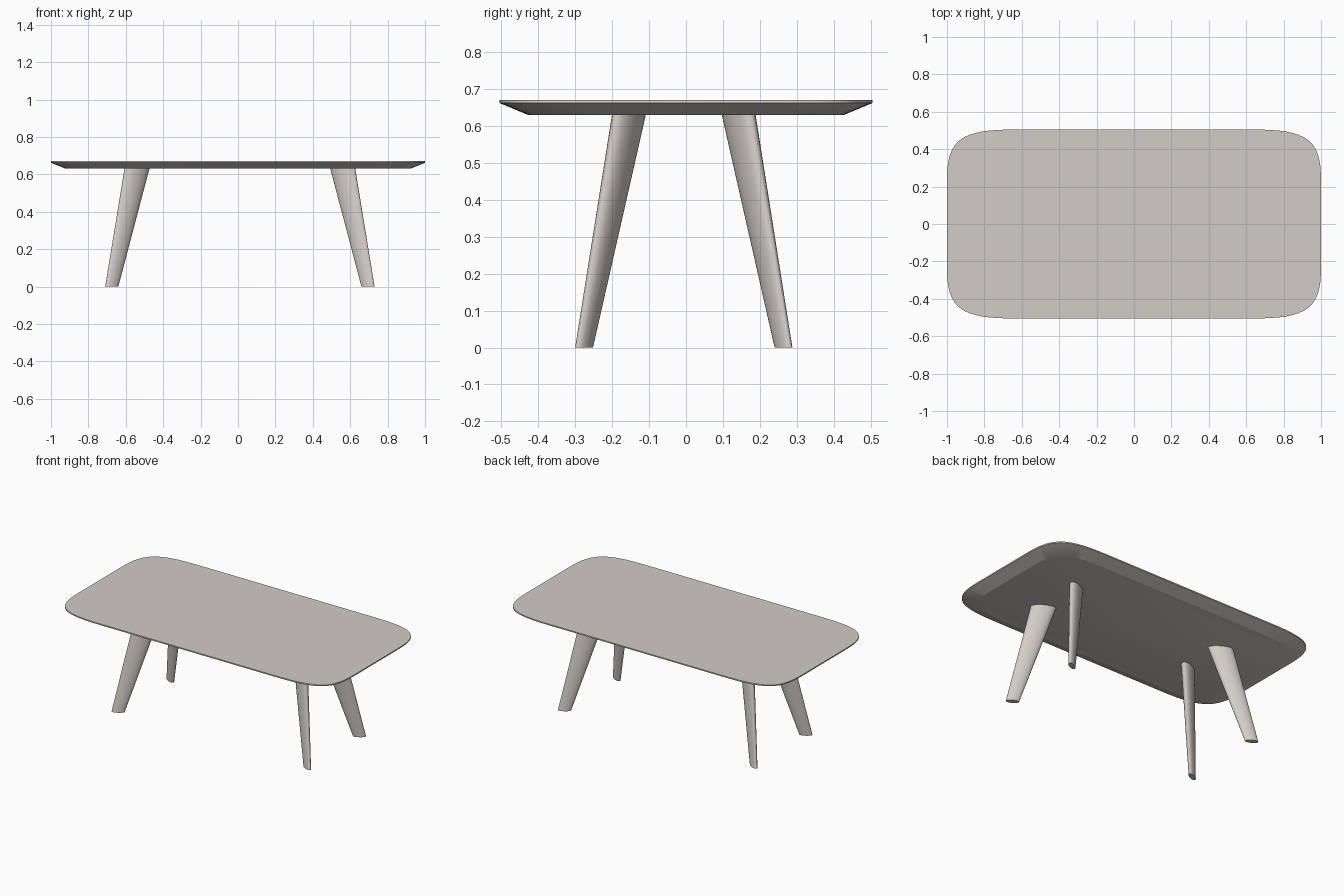
import bpy, bmesh, math
from mathutils import Vector

if "Cube" in bpy.data.objects:
    bpy.data.objects.remove(bpy.data.objects["Cube"])

mat = bpy.data.materials.new("warm light grey")
mat.diffuse_color = (0.64, 0.605, 0.565, 1.0)
mat.use_nodes = True
mat.node_tree.nodes["Principled BSDF"].inputs["Base Color"].default_value = mat.diffuse_color


def loft(name, rings):
    """Skin a stack of closed rings and cap both ends."""
    bm = bmesh.new()
    loops = [[bm.verts.new(p) for p in ring] for ring in rings]
    n = len(loops[0])
    for low, high in zip(loops, loops[1:]):
        for i in range(n):
            j = (i + 1) % n
            bm.faces.new((low[i], low[j], high[j], high[i]))
    bm.faces.new(loops[0][::-1])
    bm.faces.new(loops[-1])
    bmesh.ops.recalc_face_normals(bm, faces=bm.faces)
    mesh = bpy.data.meshes.new(name)
    bm.to_mesh(mesh)
    bm.free()
    mesh.materials.append(mat)
    obj = bpy.data.objects.new(name, mesh)
    bpy.context.collection.objects.link(obj)
    bpy.ops.object.select_all(action='DESELECT')
    obj.select_set(True)
    bpy.context.view_layer.objects.active = obj
    bpy.ops.object.shade_smooth_by_angle(angle=math.radians(20))
    return obj


def soft_rectangle(hx, hy, ax, ay, z, steps=16, k=0.8):
    """Rectangle with soft corners; ax and ay are the corner lengths."""
    quarter = []
    for s in range(steps + 1):
        t = s / steps
        u = 1 - t
        dx = 3 * u * t * t * (1 - k) + t ** 3
        dy = u ** 3 + 3 * u * u * t * (1 - k)
        quarter.append((hx - ax * dx, hy - ay * dy))
    pts = []
    for sx, sy in ((1, 1), (-1, 1), (-1, -1), (1, -1)):
        q = quarter if sx * sy > 0 else quarter[::-1]
        pts += [Vector((sx * x, sy * y, z)) for x, y in q]
    return pts


# Tabletop: thin rim with a broad undercut bevel
loft("tabletop", [
    soft_rectangle(0.92, 0.428, 0.32, 0.23, 0.63),
    soft_rectangle(1.0, 0.505, 0.36, 0.27, 0.662),
    soft_rectangle(1.0, 0.505, 0.36, 0.27, 0.67),
])


# Legs: splayed, tapered, oval section turned towards each corner
def oval(cx, cy, z, a, b, angle, n=32):
    c, s = math.cos(angle), math.sin(angle)
    pts = []
    for i in range(n):
        t = 2 * math.pi * i / n
        u, v = a * math.cos(t), b * math.sin(t)
        pts.append(Vector((cx + u * c - v * s, cy + u * s + v * c, z)))
    return pts


for sy, depth in ((-1, "front"), (1, "back")):
    for sx, side in ((-1, "left"), (1, "right")):
        turn = sx * sy * math.radians(29.5)
        ox, oy = 0.01, -0.006
        loft(f"{depth}_{side}_leg", [
            oval(sx * 0.685 + ox, sy * 0.27 + oy, 0.0, 0.0394, 0.0167, turn),
            oval(sx * 0.55 + ox, sy * 0.1485 + oy, 0.631, 0.0748, 0.0315, turn),
        ])
